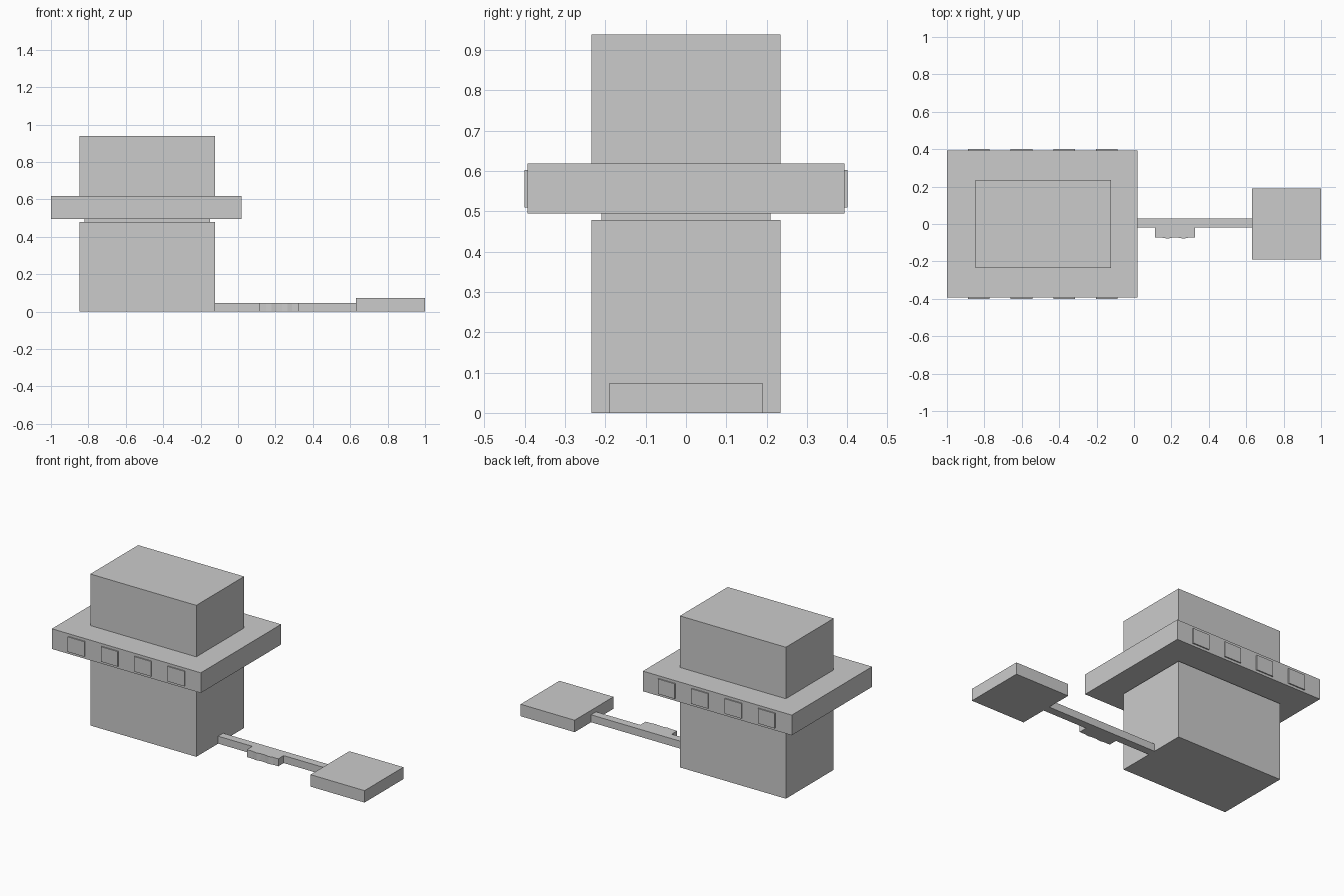
import bpy, bmesh

if "Cube" in bpy.data.objects:
    bpy.data.objects.remove(bpy.data.objects["Cube"])


def prism(name, outline, z0, z1):
    """Extrude a flat outline from z0 up to z1."""
    bm = bmesh.new()
    base = bm.faces.new([bm.verts.new((x, y, z0)) for x, y in outline])
    top = bmesh.ops.extrude_face_region(bm, geom=[base])
    verts = [v for v in top["geom"] if isinstance(v, bmesh.types.BMVert)]
    bmesh.ops.translate(bm, verts=verts, vec=(0, 0, z1 - z0))
    bmesh.ops.recalc_face_normals(bm, faces=bm.faces)
    mesh = bpy.data.meshes.new(name)
    bm.to_mesh(mesh)
    bm.free()
    obj = bpy.data.objects.new(name, mesh)
    bpy.context.collection.objects.link(obj)
    return obj


def box(name, x0, x1, y0, y1, z0, z1):
    return prism(name, [(x0, y0), (x1, y0), (x1, y1), (x0, y1)], z0, z1)


# Main tower, stacked from the ground up
box("lower_body", -0.848, -0.122, -0.234, 0.234, 0, 0.479)
box("recessed_neck", -0.82, -0.15, -0.21, 0.21, 0.479, 0.494)
box("wide_deck", -1.0, 0.02, -0.393, 0.393, 0.494, 0.619)
box("upper_body", -0.848, -0.122, -0.234, 0.234, 0.619, 0.938)

# Raised panels along both long edges of the deck
for i in range(4):
    x = -0.887 + 0.228 * i
    box(f"front_panel_{i + 1}", x, x + 0.115, -0.40, -0.393, 0.509, 0.602)
    box(f"back_panel_{i + 1}", x, x + 0.115, 0.393, 0.40, 0.509, 0.602)

# Ground walkway to the outlying pad
box("walkway", -0.122, 0.63, -0.02, 0.029, 0, 0.046)
box("landing_pad", 0.63, 1.0, -0.19, 0.19, 0, 0.074)

# Side bay with a shallow scalloped front edge
bay = [(0.327, -0.02), (0.112, -0.02), (0.112, -0.073), (0.15, -0.073),
       (0.18, -0.078), (0.205, -0.073), (0.235, -0.073), (0.265, -0.078),
       (0.29, -0.073), (0.327, -0.073)]
prism("side_bay", bay, 0, 0.046)
